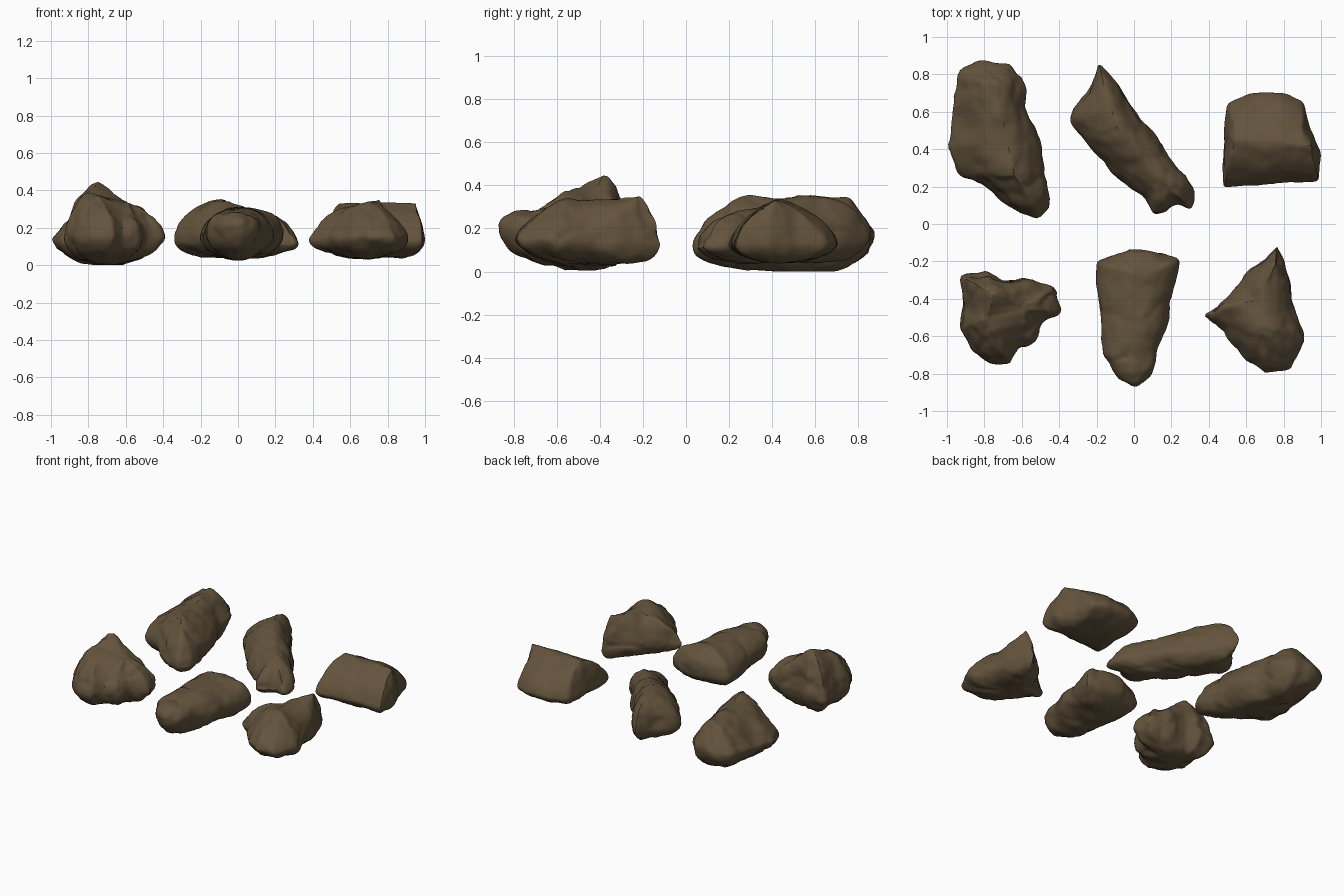
import bpy, bmesh, math
from mathutils import Vector, noise

if "Cube" in bpy.data.objects:
    bpy.data.objects.remove(bpy.data.objects["Cube"])

stone = bpy.data.materials.new("brown_stone")
stone.diffuse_color = (0.125, 0.087, 0.046, 1)
stone.use_nodes = True
stone.node_tree.nodes["Principled BSDF"].inputs["Base Color"].default_value = stone.diffuse_color

SIDES, UP, DOWN, STEPS = 96, 20, 12, 10


def resample(points, count):
    """Even points around a closed outline, with corners slightly eased."""
    pts = [Vector(p) for p in points]
    lens = [(pts[(i + 1) % len(pts)] - p).length for i, p in enumerate(pts)]
    step, out = sum(lens) / count, []
    seg, start = 0, 0.0
    for k in range(count):
        d = k * step
        while seg < len(pts) - 1 and d > start + lens[seg]:
            start += lens[seg]
            seg += 1
        out.append(pts[seg].lerp(pts[(seg + 1) % len(pts)], (d - start) / lens[seg]))
    return [out[i - 1] * 0.25 + p * 0.5 + out[(i + 1) % count] * 0.25
            for i, p in enumerate(out)]


def ridge_at(ridge, t):
    i = min(int(t), len(ridge) - 2)
    return ridge[i].lerp(ridge[i + 1], t - i)


def nearest_on_ridge(p, ridge):
    """Position along the ridge line of the point nearest in plan."""
    best = []
    for i, (a, b) in enumerate(zip(ridge, ridge[1:])):
        d = (b - a).xy
        t = max(0, min(1, (p - a.xy).dot(d) / d.length_squared))
        best.append(((p - a.lerp(b, t).xy).length, i + t))
    return min(best)[1]


def rock(name, outline, ridge, waist, low, power, rough):
    """Rock lofted from its widest outline up to a ridge and down to a keel.
    waist is the outline's height at its front (-y) and back (+y) end."""
    ridge = [Vector(r) for r in ridge]
    outline = resample(outline, SIDES)
    y0, y1 = min(p.y for p in outline), max(p.y for p in outline)
    ts = [nearest_on_ridge(p, ridge) for p in outline]
    last = len(ridge) - 1
    bm = bmesh.new()
    rings = []
    for k in range(-DOWN, UP + 1):
        ang = math.pi / 2 * (k / UP if k >= 0 else -k / DOWN)
        n = power if k >= 0 else 1.9
        s = max(0, math.cos(ang)) ** (2 / n)
        h = math.sin(ang) ** (2 / n)
        closing = k in (-DOWN, UP)
        ring = []
        for p, t in zip(outline, ts):
            # both sides meet at shared steps, so the ridge welds shut
            t = round(t * STEPS) / STEPS if closing else t
            # the keel is shorter than the ridge
            r = ridge_at(ridge, t if k >= 0 else last * 0.2 + t * 0.6)
            xy = r.xy.lerp(p, 0 if closing else s)
            mid = waist[0] + (waist[1] - waist[0]) * (p.y - y0) / (y1 - y0)
            z = mid + ((r.z if k >= 0 else low) - mid) * (1 if closing else h)
            ring.append(bm.verts.new((xy.x, xy.y, z)))
        rings.append(ring)
    for r0, r1 in zip(rings, rings[1:]):
        for i in range(SIDES):
            j = (i + 1) % SIDES
            bm.faces.new((r0[i], r0[j], r1[j], r1[i]))
    bmesh.ops.remove_doubles(bm, verts=bm.verts, dist=0.001)
    bmesh.ops.holes_fill(bm, edges=[e for e in bm.edges if e.is_boundary], sides=0)
    bmesh.ops.recalc_face_normals(bm, faces=bm.faces)
    bm.normal_update()
    # weathered lumps, chipped hollows and thin cracks
    moves = []
    for v in bm.verts:
        lump = (noise.noise(v.co * 5) * 0.9 + noise.noise(v.co * 11) * 0.5
                + noise.noise(v.co * 24) * 0.25)
        chip = noise.voronoi(v.co * 6)[0][0] - 0.45
        crack = max(0, 0.12 - abs(noise.noise(v.co * 4 + Vector((3, 7, 1))))) * 3
        moves.append(v.normal * rough * (lump - 0.6 * chip - crack))
    for v, m in zip(bm.verts, moves):
        v.co += m
        v.co.z = max(v.co.z, 0)
    me = bpy.data.meshes.new(name)
    bm.to_mesh(me)
    bm.free()
    me.materials.append(stone)
    ob = bpy.data.objects.new(name, me)
    bpy.context.collection.objects.link(ob)
    bpy.ops.object.select_all(action='DESELECT')
    ob.select_set(True)
    bpy.context.view_layer.objects.active = ob
    bpy.ops.object.shade_smooth_by_angle(angle=math.radians(40))


# back row
rock("long_back_left_rock",
     [(-.93, .82), (-.83, .87), (-.66, .86), (-.57, .72), (-.57, .6), (-.48, .4),
      (-.45, .1), (-.5, .03), (-.65, .09), (-.8, .2), (-.92, .25), (-1, .4), (-.97, .6)],
     [(-.74, .74, .34), (-.64, .26, .36)], (.1, .18), 0, 1.35, .022)
rock("slanted_back_middle_rock",
     [(-.19, .86), (-.13, .81), (-.05, .7), (.03, .57), (.155, .42), (.22, .3), (.27, .26),
      (.32, .18), (.31, .07), (.235, .1), (.18, .05), (.1, .04), (.06, .14), (-.02, .19),
      (-.155, .315), (-.26, .45), (-.34, .55), (-.32, .62), (-.25, .7)],
     [(-.15, .7, .33), (-.09, .52, .36), (.13, .25, .28)], (.11, .15), .04, 1.75, .018)
rock("block_back_right_rock",
     [(.475, .19), (.475, .5), (.51, .64), (.61, .7), (.82, .7), (.91, .65), (.94, .52),
      (.995, .38), (.985, .23), (.8, .22), (.62, .2)],
     [(.54, .45, .33), (.95, .42, .335)], (.13, .13), .04, 1.45, .012)
# front row
rock("peaked_front_left_rock",
     [(-.92, -.28), (-.78, -.25), (-.7, -.3), (-.54, -.29), (-.41, -.34), (-.4, -.48),
      (-.5, -.54), (-.53, -.65), (-.62, -.67), (-.66, -.75), (-.78, -.73), (-.86, -.68),
      (-.94, -.57), (-.9, -.44)],
     [(-.78, -.5, .39), (-.75, -.38, .45), (-.6, -.45, .34)], (.15, .15), .01, 1.75, .024)
rock("long_front_middle_rock",
     [(-.2, -.2), (-.1, -.16), (0, -.12), (.12, -.14), (.25, -.19), (.2, -.4), (.17, -.55),
      (.13, -.66), (.1, -.8), (.01, -.87), (-.09, -.83), (-.17, -.7), (-.175, -.5),
      (-.2, -.3)],
     [(.03, -.28, .31), (-.02, -.72, .29)], (.2, .14), .03, 2.1, .015)
rock("wedge_front_right_rock",
     [(.77, -.1), (.81, -.22), (.84, -.36), (.88, -.5), (.91, -.62), (.84, -.78),
      (.7, -.8), (.6, -.73), (.52, -.62), (.37, -.49), (.5, -.39), (.6, -.26), (.7, -.17)],
     [(.755, -.22, .35), (.65, -.4, .33), (.7, -.55, .34)], (.15, .13), .03, 1.5, .02)
